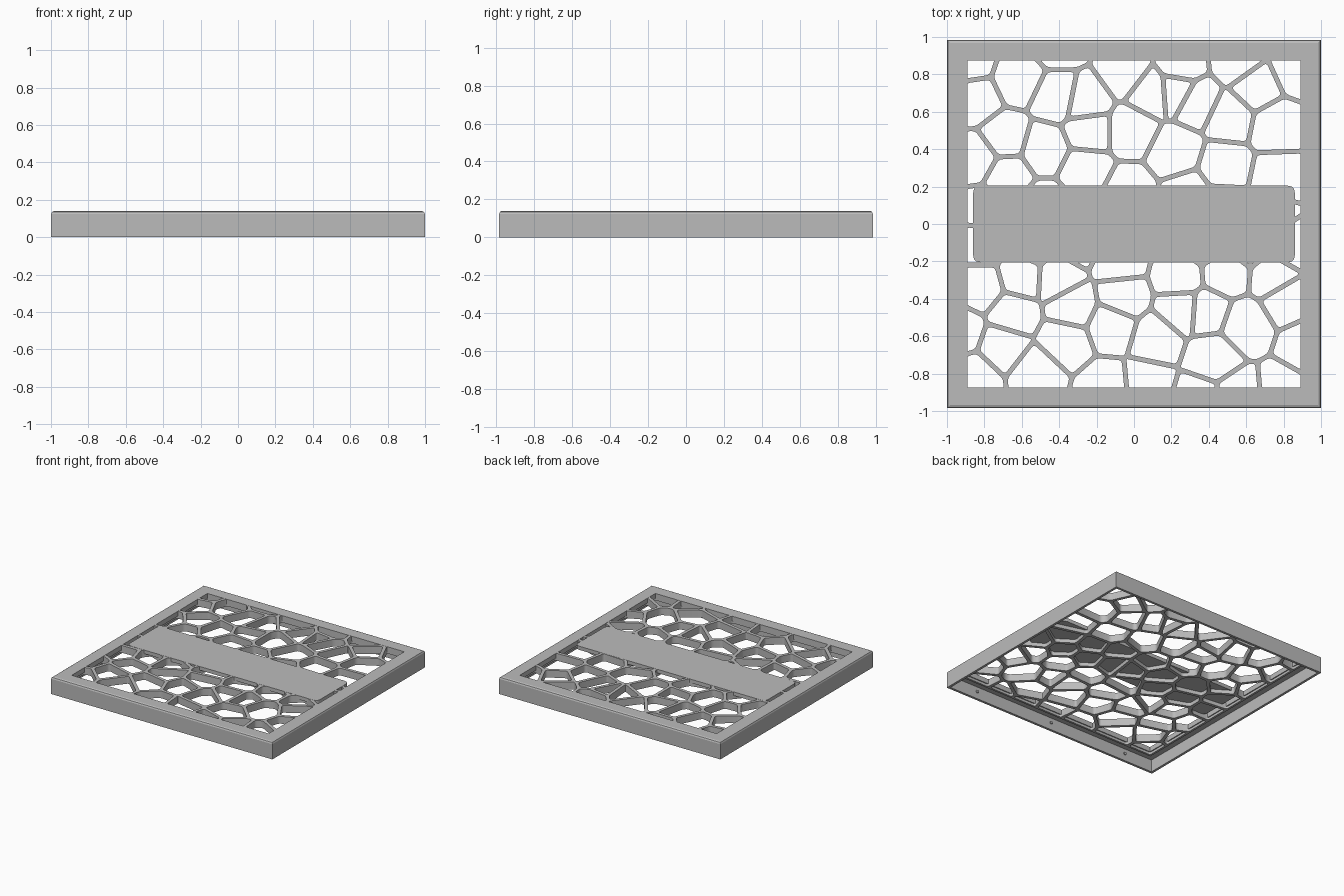
import bpy, bmesh, math
from mathutils import Vector

cube = bpy.data.objects.get("Cube")
if cube:
    bpy.data.objects.remove(cube, do_unlink=True)

HALF_X, HALF_Y, HEIGHT = 1.0, 0.985, 0.14
RIM, WALL, RIB = 0.11, 0.02, 0.013

grey = bpy.data.materials.new("light grey plastic")
grey.use_nodes = True
grey.diffuse_color = (0.5, 0.5, 0.5, 1)
grey.node_tree.nodes["Principled BSDF"].inputs["Base Color"].default_value = (0.5, 0.5, 0.5, 1)


def add_object(name, mesh):
    obj = bpy.data.objects.new(name, mesh)
    mesh.materials.clear()
    mesh.materials.append(grey)
    bpy.context.collection.objects.link(obj)
    return obj


def rectangle(x, y):
    return [Vector(p) for p in ((-x, -y), (x, -y), (x, y), (-x, y))]


def rounded(points, radius):
    """Replace every corner by a short curve."""
    result = []
    for i, p in enumerate(points):
        ends = []
        for q in (points[i - 1], points[(i + 1) % len(points)]):
            d = q - p
            ends.append(p + d.normalized() * min(radius, d.length * 0.4))
        a, b = ends
        result += [a] + [a * (1 - t) ** 2 + p * 2 * t * (1 - t) + b * t * t
                         for t in (0.33, 0.67)] + [b]
    return result


def slab(name, outlines, bottom, top):
    """Extrude a flat outline; further outlines become holes."""
    curve = bpy.data.curves.new(name + "_outline", "CURVE")
    curve.dimensions = "2D"
    curve.fill_mode = "BOTH"
    curve.extrude = (top - bottom) / 2
    for outline in outlines:
        spline = curve.splines.new("POLY")
        spline.points.add(len(outline) - 1)
        for point, p in zip(spline.points, outline):
            point.co = (p.x, p.y, 0, 1)
        spline.use_cyclic_u = True
    helper = bpy.data.objects.new(name + "_helper", curve)
    bpy.context.collection.objects.link(helper)
    graph = bpy.context.evaluated_depsgraph_get()
    mesh = bpy.data.meshes.new_from_object(helper.evaluated_get(graph))
    bpy.data.objects.remove(helper, do_unlink=True)
    obj = add_object(name, mesh)
    obj.location.z = (top + bottom) / 2
    return obj


def clip(polygon, point, normal):
    """Keep the part of a polygon behind a line."""
    result = []
    for i, b in enumerate(polygon):
        a = polygon[i - 1]
        da, db = (a - point).dot(normal), (b - point).dot(normal)
        if (da > 0) != (db > 0):
            result.append(a.lerp(b, da / (da - db)))
        if db <= 0:
            result.append(b)
    return result


def tidy(polygon):
    return [p for i, p in enumerate(polygon) if (p - polygon[i - 1]).length > 0.004]


# Frame: one wall-and-rim profile carried around the rectangle
profile = [(RIM, HEIGHT), (0.016, HEIGHT), (0.005, HEIGHT - 0.005), (0, HEIGHT - 0.016),
           (0, 0), (WALL, 0), (WALL, 0.1), (RIM, 0.1)]
bm = bmesh.new()
loops = [[bm.verts.new((p.x, p.y, z)) for p in rectangle(HALF_X - inset, HALF_Y - inset)]
         for inset, z in profile]
for k, loop in enumerate(loops):
    before = loops[k - 1]
    for i in range(4):
        j = (i + 1) % 4
        bm.faces.new((before[i], before[j], loop[j], loop[i]))
bmesh.ops.recalc_face_normals(bm, faces=bm.faces)
frame_mesh = bpy.data.meshes.new("frame")
bm.to_mesh(frame_mesh)
bm.free()
add_object("frame", frame_mesh)

# Grille: cell centres in hundredths, each cell cut out short of its neighbours
centres = [
    (-88, 87), (-62, 78), (-85, 67), (-69, 46), (-84, 35), (-68, 26), (-41, 68),
    (-26, 65), (-24, 50), (-48, 40), (-41, 97), (-4, 81), (9, 71), (-2, 50),
    (23, 72), (25, 84), (34, 66), (55, 87), (51, 58), (65, 73), (87, 83),
    (76, 53), (22, 38), (48, 30), (77, 24), (-26, 29), (-3, 17), (29, 16),
    (-80, 7), (-48, 9), (-21, 6), (2, -2), (47, 10), (72, 6),
    (-82, -10), (-53, -10), (-30, -9), (-8, -20), (17, -4), (38, -9), (61, -10), (84, -12),
    (-82, -34), (-60, -28), (-65, -48), (-70, -65), (-93, -57), (-86, -82), (-52, -79),
    (-37, -63), (-33, -44), (-41, -29), (-6, -39), (-12, -54), (12, -61), (25, -46),
    (24, -28), (39, -47), (59, -54), (42, -71), (49, -26), (82, -40), (75, -28),
    (93, -65), (79, -90), (56, -92), (34, -94), (7, -86), (-15, -88),
]
seeds = [Vector(c) / 100 for c in centres]
outlines = [rectangle(HALF_X - 0.085, HALF_Y - 0.085)]
for seed in seeds:
    cell = rectangle(HALF_X - RIM + 0.008, HALF_Y - RIM + 0.008)
    for other in seeds:
        if other is not seed and cell:
            normal = (other - seed).normalized()
            cell = clip(cell, (seed + other) / 2 - normal * RIB, normal)
    cell = tidy(cell)
    if len(cell) > 2:
        outlines.append(rounded(cell, 0.018))
slab("grille", outlines, 0.08, HEIGHT - 0.001)

# Plain band across the middle
slab("centre_band", [rounded(rectangle(0.86, 0.205), 0.04)], 0.11, HEIGHT)

# Small snap studs inside the front and back walls
for side, label in ((-1, "front"), (1, "back")):
    for x in (-0.72, 0, 0.72):
        bpy.ops.mesh.primitive_cylinder_add(
            vertices=12, radius=0.012, depth=0.016, rotation=(math.pi / 2, 0, 0),
            location=(x, side * (HALF_Y - WALL), 0.06))
        stud = bpy.context.object
        stud.name = label + "_snap_stud"
        stud.data.materials.append(grey)
